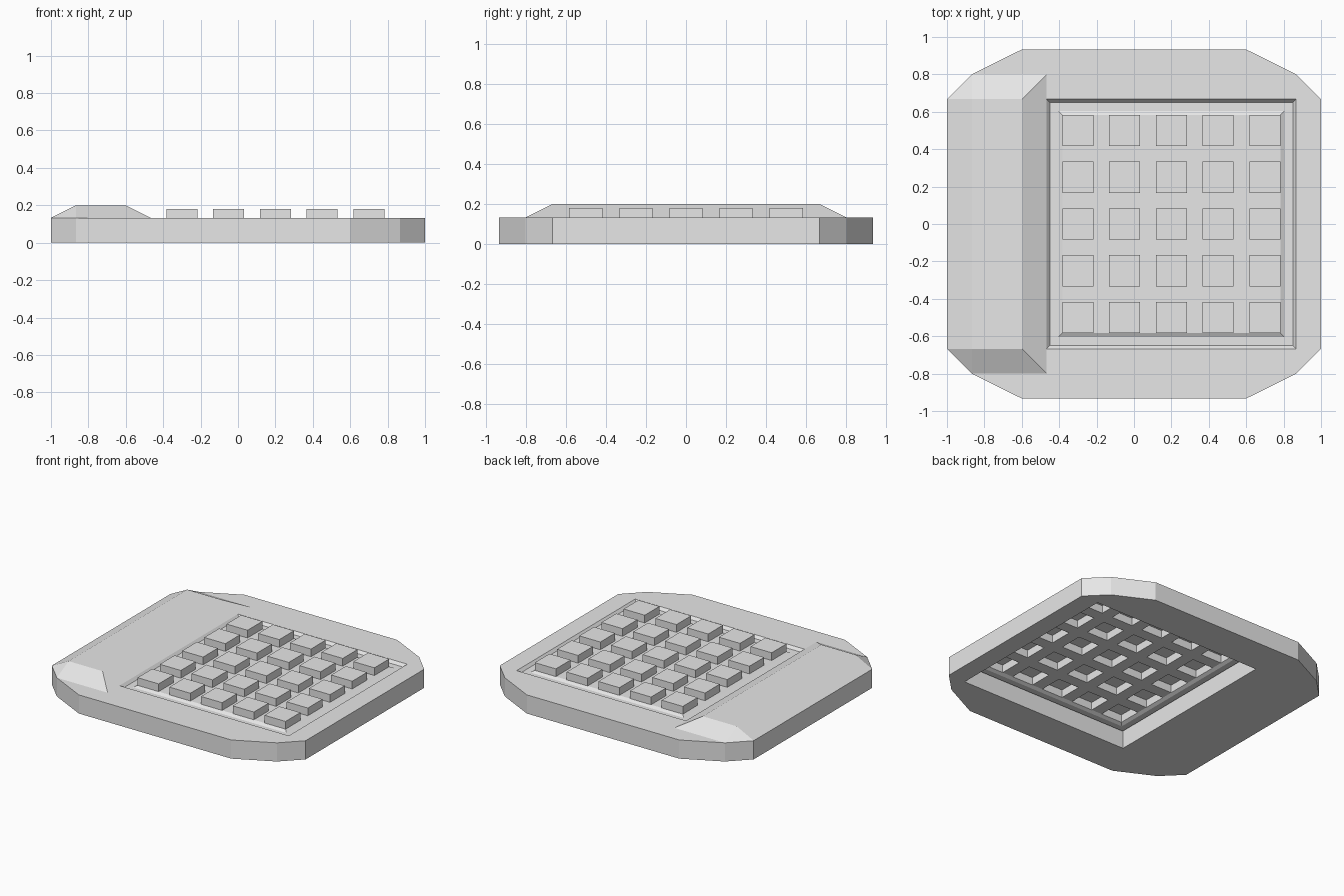
import bpy, bmesh

if "Cube" in bpy.data.objects:
    bpy.data.objects.remove(bpy.data.objects["Cube"])

grey = bpy.data.materials.new("light_grey")
grey.diffuse_color = (0.8, 0.8, 0.8, 1)
grey.use_nodes = True
grey.node_tree.nodes["Principled BSDF"].inputs["Base Color"].default_value = grey.diffuse_color

BASE_Z = 0.133      # top of the base
PANEL_Z = 0.125     # top of the key panel
CX = 0.2            # centre of the keypad in x


def finish(bm, name, recalc=True):
    if recalc:
        bmesh.ops.recalc_face_normals(bm, faces=bm.faces)
    mesh = bpy.data.meshes.new(name)
    bm.to_mesh(mesh)
    bm.free()
    mesh.materials.append(grey)
    obj = bpy.data.objects.new(name, mesh)
    bpy.context.collection.objects.link(obj)
    return obj


# Base plate: half of the cut-corner outline with the keypad opening, mirrored in y
outline = [(-1, 0), (-1, .667), (-.867, .8), (-.6, .933), (.6, .933), (.867, .8),
           (1, .667), (1, 0), (.867, 0), (.867, .667), (-.467, .667), (-.467, 0)]
bm = bmesh.new()
low = [bm.verts.new((x, y, 0)) for x, y in outline]
top = [bm.verts.new((x, y, BASE_Z)) for x, y in outline]
bm.faces.new(low)                    # outline runs clockwise: faces down
bm.faces.new(top[::-1])
n = len(outline)
for i in range(n):
    j = (i + 1) % n
    if outline[i][1] == 0 and outline[j][1] == 0:
        continue                     # leave the mirror seam open
    bm.faces.new((low[j], low[i], top[i], top[j]))
base = finish(bm, "base_plate", recalc=False)
mirror = base.modifiers.new("mirror", 'MIRROR')
mirror.use_axis = (False, True, False)

# Raised grip along the left side, sloping on all sides
bm = bmesh.new()
foot = [bm.verts.new((x, y, BASE_Z)) for x, y in
        [(-1, -.667), (-.867, -.8), (-.467, -.8), (-.467, .8), (-.867, .8), (-1, .667)]]
crest = [bm.verts.new((x, y, 0.2)) for x, y in
         [(-.867, -.667), (-.6, -.667), (-.6, .667), (-.867, .667)]]
bm.faces.new(crest)
bm.faces.new((foot[0], foot[1], crest[0]))
bm.faces.new((foot[1], foot[2], crest[1], crest[0]))
bm.faces.new((foot[2], foot[3], crest[2], crest[1]))
bm.faces.new((foot[3], foot[4], crest[3], crest[2]))
bm.faces.new((foot[4], foot[5], crest[3]))
bm.faces.new((foot[5], foot[0], crest[0], crest[3]))
finish(bm, "side_grip", recalc=False)

# Groove around the keypad: square rings stepping down and up again
bm = bmesh.new()
rings = []
for s, z in [(.667, BASE_Z), (.65, .113), (.605, .113), (.583, PANEL_Z)]:
    rings.append([bm.verts.new((CX + sx * s, sy * s, z))
                  for sx, sy in [(-1, -1), (1, -1), (1, 1), (-1, 1)]])
for a, b in zip(rings, rings[1:]):
    for i in range(4):
        j = (i + 1) % 4
        bm.faces.new((a[i], a[j], b[j], b[i]))
finish(bm, "keypad_groove", recalc=False)

# Key panel: one thin sheet with a 5 x 5 set of hollow square keys pushed up
bm = bmesh.new()
lines = [k * 0.25 + e for k in range(-2, 3) for e in (-.083, .083)]
grid = [[bm.verts.new((CX + x, y, PANEL_Z)) for x in lines] for y in lines]
keys = []
for r in range(9):
    for c in range(9):
        f = bm.faces.new((grid[r][c], grid[r][c + 1], grid[r + 1][c + 1], grid[r + 1][c]))
        if r % 2 == 0 and c % 2 == 0:
            keys.append(f)
raised = bmesh.ops.extrude_discrete_faces(bm, faces=keys)["faces"]
for f in raised:
    for v in f.verts:
        v.co.z = 0.18
finish(bm, "key_panel", recalc=False)
